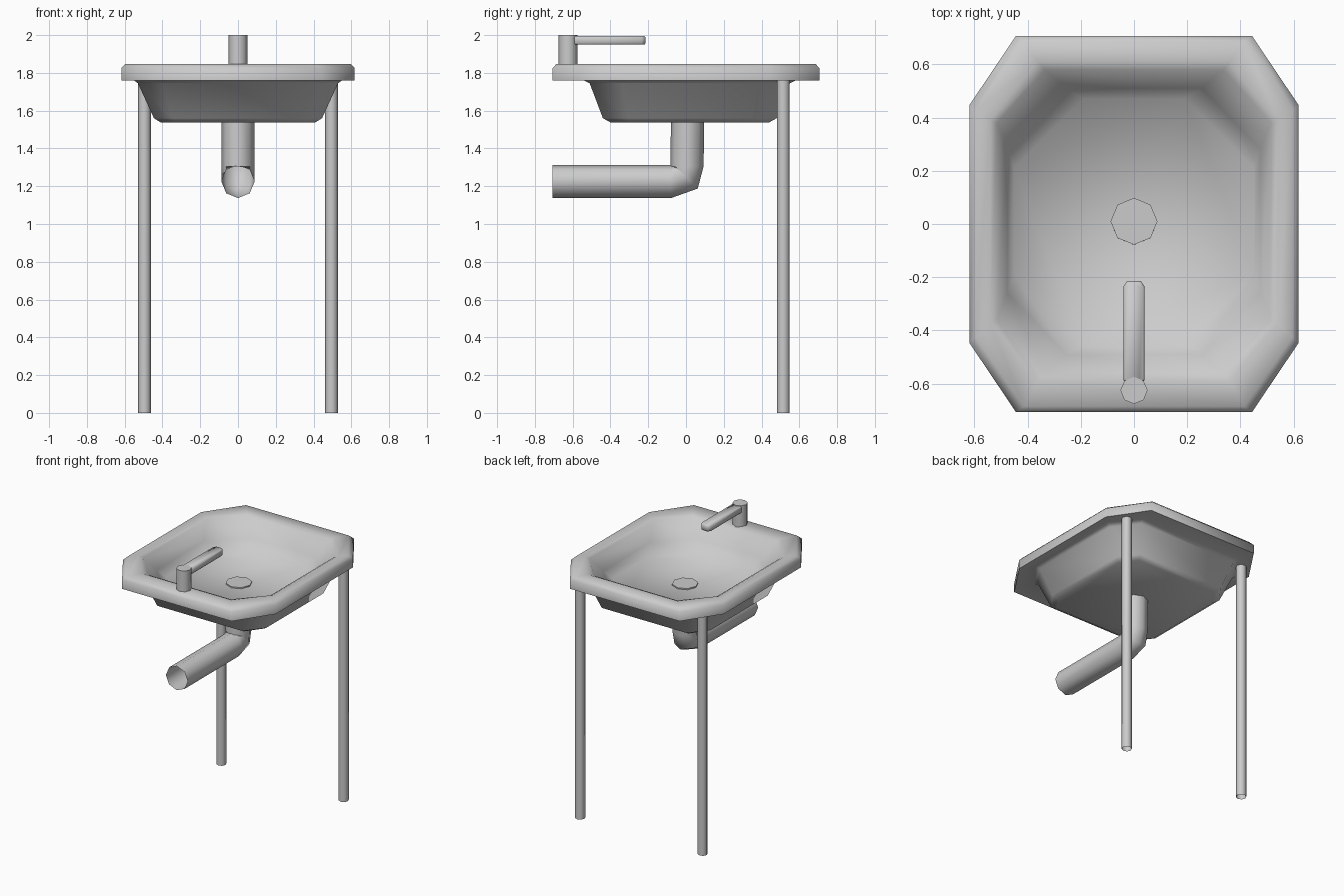
import bpy, bmesh, math
from mathutils import Vector

cube = bpy.data.objects.get("Cube")
if cube:
    bpy.data.objects.remove(cube, do_unlink=True)

grey = bpy.data.materials.new("light_grey")
grey.use_nodes = True
colour = (0.6, 0.6, 0.6, 1)
grey.diffuse_color = colour
grey.node_tree.nodes["Principled BSDF"].inputs["Base Color"].default_value = colour


def loft(name, rings, cap_start=True, cap_end=True, angle=60):
    """Skin a list of equal-length point rings into a smooth-shaded object."""
    bm = bmesh.new()
    loops = [[bm.verts.new(p) for p in ring] for ring in rings]
    n = len(loops[0])
    for a, b in zip(loops, loops[1:]):
        for i in range(n):
            j = (i + 1) % n
            bm.faces.new((a[i], a[j], b[j], b[i]))
    if cap_start:
        bm.faces.new(loops[0][::-1])
    if cap_end:
        bm.faces.new(loops[-1])
    bmesh.ops.recalc_face_normals(bm, faces=bm.faces)
    mesh = bpy.data.meshes.new(name)
    bm.to_mesh(mesh)
    bm.free()
    mesh.materials.append(grey)
    obj = bpy.data.objects.new(name, mesh)
    bpy.context.collection.objects.link(obj)
    bpy.ops.object.select_all(action='DESELECT')
    obj.select_set(True)
    bpy.context.view_layer.objects.active = obj
    bpy.ops.object.shade_smooth_by_angle(angle=math.radians(angle))
    return obj


def cut_rectangle(hx, hy, cx, cy, z, y0):
    """Rectangle with corners cut off by cx and cy."""
    pts = [(hx, cy - hy), (hx, hy - cy), (hx - cx, hy), (cx - hx, hy),
           (-hx, hy - cy), (-hx, cy - hy), (cx - hx, -hy), (hx - cx, -hy)]
    return [Vector((x, y + y0, z)) for x, y in pts]


def disc(centre, radius, tilt=0.0, sides=8):
    """Ring facing up, tilted towards the front by an angle."""
    side = Vector((1, 0, 0))
    back = Vector((0, math.cos(tilt), -math.sin(tilt)))
    return [Vector(centre) + radius * (math.cos(t) * side + math.sin(t) * back)
            for t in (math.tau * i / sides for i in range(sides))]


# Basin: inner floor, wall, rim, then the underside of the bowl
basin = [
    (0.45, 0.46, 0.26, 0.26, 1.645, 0.01),
    (0.475, 0.50, 0.22, 0.23, 1.72, 0.01),
    (0.515, 0.57, 0.18, 0.20, 1.835, 0.01),
    (0.54, 0.60, 0.18, 0.22, 1.848, 0.01),
    (0.595, 0.685, 0.18, 0.26, 1.848, 0),
    (0.618, 0.707, 0.175, 0.26, 1.825, 0),
    (0.618, 0.707, 0.175, 0.26, 1.76, 0),
    (0.55, 0.56, 0.14, 0.18, 1.76, 0.02),
    (0.53, 0.53, 0.13, 0.17, 1.745, 0.02),
    (0.445, 0.46, 0.10, 0.13, 1.56, 0.02),
    (0.41, 0.42, 0.08, 0.11, 1.538, 0.02),
]
loft("basin", [cut_rectangle(*r) for r in basin], angle=70)

# Drain pipe: octagonal, one mitred elbow, open towards the front
r = 0.088
loft("drain_pipe", [
    disc((0, 0.01, 1.654), r),
    disc((0, 0.005, 1.305), r),
    disc((0, 0, 1.25), r, math.pi / 4),
    disc((0, -0.08, 1.225), r, math.pi / 2),
    disc((0, -0.707, 1.225), r, math.pi / 2),
], cap_end=False)

# Tap column and its flat spout with a chamfered tip
loft("tap_column", [disc((0, -0.625, z), 0.051) for z in (1.83, 2.0)])
loft("tap_spout", [
    cut_rectangle(w, l, 0.014, 0.02, z, -0.41)
    for w, l, z in ((0.034, 0.19, 1.949), (0.04, 0.195, 1.957),
                    (0.04, 0.195, 1.988), (0.034, 0.19, 1.996))], angle=70)

# Back legs: tubes open at the foot
for side, name in ((1, "left_leg"), (-1, "right_leg")):
    loft(name, [disc((side * 0.495, 0.515, z), 0.034) for z in (0, 1.78)],
         cap_start=False)
